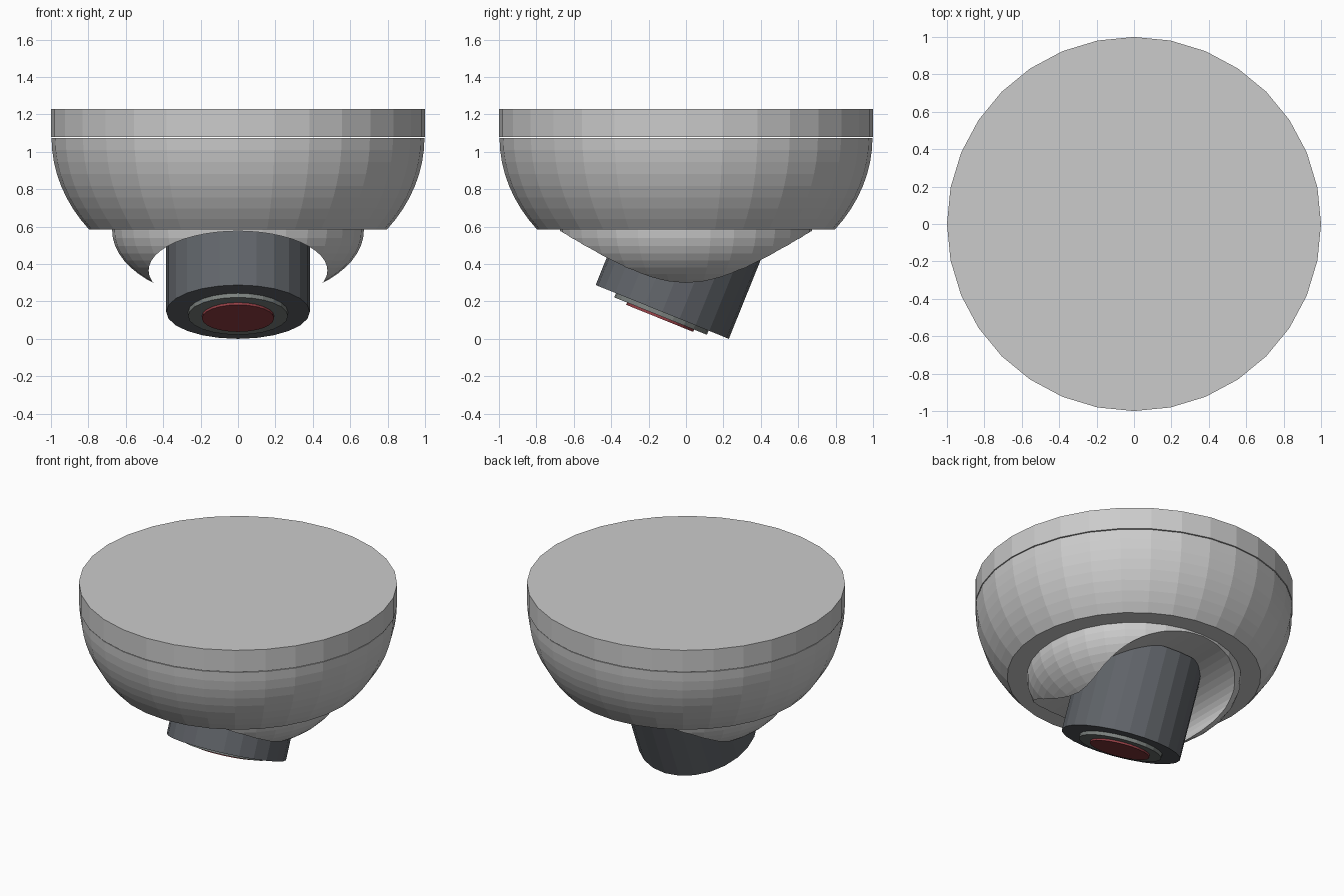
import bpy, bmesh, math
from mathutils import Matrix, Vector

if "Cube" in bpy.data.objects:
    bpy.data.objects.remove(bpy.data.objects["Cube"])

SEG = 32


def material(name, rgb):
    m = bpy.data.materials.new(name)
    m.diffuse_color = (*rgb, 1)
    m.use_nodes = True
    m.node_tree.nodes["Principled BSDF"].inputs["Base Color"].default_value = m.diffuse_color
    return m


def lathe(name, profile, seg=SEG, mat=None, matrix=Matrix()):
    """Closed solid of revolution about z from (radius, z) pairs, bottom to top."""
    bm = bmesh.new()
    rings = [[bm.verts.new((r * math.cos(2 * math.pi * i / seg),
                            r * math.sin(2 * math.pi * i / seg), z))
              for i in range(seg)] for r, z in profile]
    for a, b in zip(rings, rings[1:]):
        for i in range(seg):
            j = (i + 1) % seg
            bm.faces.new((a[i], a[j], b[j], b[i]))
    bm.faces.new(rings[0][::-1])
    bm.faces.new(rings[-1])
    bm.transform(matrix)
    me = bpy.data.meshes.new(name)
    bm.to_mesh(me)
    bm.free()
    ob = bpy.data.objects.new(name, me)
    bpy.context.collection.objects.link(ob)
    if mat:
        me.materials.append(mat)
    return ob


def ellipse(rx, rz, cz, a0, a1, n):
    """Profile points on an ellipse, angles in degrees below the equator."""
    pts = []
    for i in range(n + 1):
        a = math.radians(a0 + (a1 - a0) * i / n)
        pts.append((rx * math.cos(a), cz - rz * math.sin(a)))
    return pts


# ceiling plate and rounded housing
lathe("mounting_plate", [(1, 1.08), (1, 1.23)])
lathe("dome_housing", ellipse(0.997, 0.815, 1.075, 36.9, 0, 8))

# lower bowl with an oval channel running front to back
bowl = lathe("swivel_bowl", ellipse(0.673, 0.38, 0.58, 88, 0, 14) + [(0.673, 0.6)])
channel = lathe("channel_cutter", [(1, -1), (1, 1)], 48, None,
                Matrix.Translation((0, 0, 0.366)) @ Matrix.Diagonal((0.478, 1, 0.21, 1))
                @ Matrix.Rotation(math.pi / 2, 4, 'X'))
channel.hide_render = True
channel.hide_viewport = True
cut = bowl.modifiers.new("channel", 'BOOLEAN')
cut.operation = 'DIFFERENCE'
cut.solver = 'EXACT'
cut.object = channel

# tilted camera barrel, lens ring and red lens share one axis
dark = material("dark_grey", (0.12, 0.13, 0.145))
ring_grey = material("ring_grey", (0.2, 0.22, 0.21))
red = material("dark_red", (0.3, 0.05, 0.06))
tilt = Matrix.Translation((0, -0.127, 0.144)) @ Matrix.Rotation(math.radians(-22), 4, 'X')
for name, r, z0, z1, mat in (("camera_barrel", 0.384, 0, 0.6, dark),
                             ("lens_ring", 0.267, -0.024, 0.02, ring_grey),
                             ("lens", 0.193, -0.037, 0.0, red)):
    lathe(name, [(r, z0), (r, z1)], 24, mat, tilt)
